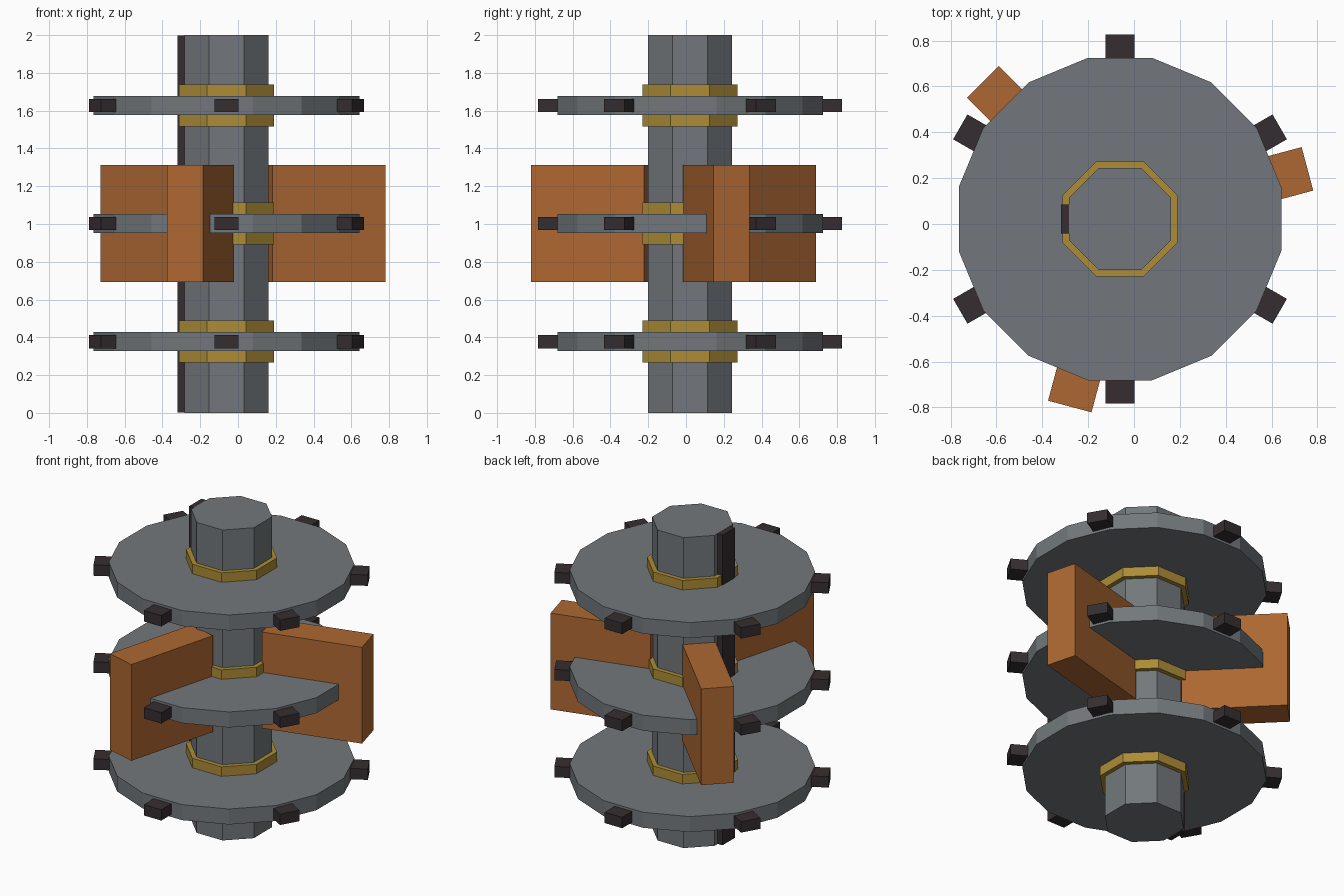
import bpy
import math
from mathutils import Matrix, Vector

default = bpy.data.objects.get("Cube")
if default:
    bpy.data.objects.remove(default, do_unlink=True)

AXIS = Vector((-0.061, 0.0215, 0))   # centre line of the shaft
LEVELS = {"lower": 0.377, "middle": 1.002, "upper": 1.627}


def material(name, rgb):
    mat = bpy.data.materials.new(name)
    mat.use_nodes = True
    mat.diffuse_color = (*rgb, 1)
    mat.node_tree.nodes["Principled BSDF"].inputs["Base Color"].default_value = (*rgb, 1)
    return mat


steel = material("steel grey", (0.17, 0.187, 0.2))
brass = material("brass", (0.42, 0.265, 0.037))
copper = material("copper brown", (0.42, 0.137, 0.032))
iron = material("dark iron", (0.036, 0.027, 0.029))


def prism(name, sides, apothem, height, z, mat):
    """Upright regular prism on the shaft axis with a flat side facing +x."""
    bpy.ops.mesh.primitive_cylinder_add(
        vertices=sides, radius=apothem / math.cos(math.pi / sides), depth=height)
    obj = bpy.context.object
    obj.data.transform(Matrix.Rotation(math.pi / sides, 4, "Z"))
    obj.name = name
    obj.location = AXIS + Vector((0, 0, z))
    obj.data.materials.append(mat)
    return obj


def radial_block(name, inner, outer, width, height, angle, z, mat):
    """Box reaching from the inner to the outer radius at an angle in degrees."""
    bpy.ops.mesh.primitive_cube_add(size=1)
    obj = bpy.context.object
    obj.name = name
    turn = math.radians(angle)
    obj.data.transform(Matrix.Diagonal((outer - inner, width, height, 1)))
    obj.data.transform(Matrix.Translation(((inner + outer) / 2, 0, 0)))
    obj.rotation_euler.z = turn
    obj.location = AXIS + Vector((0, 0, z))
    obj.data.materials.append(mat)
    return obj


# Shaft with a key running along its right side
prism("shaft", 8, 0.223, 2, 1, steel)
radial_block("shaft_key", 0.2, 0.258, 0.125, 1.998, 180, 1, iron)

# Three discs, each with a hub collar and six rim teeth
for level, z in LEVELS.items():
    prism(level + "_disc", 16, 0.703, 0.1, z, steel)
    prism(level + "_collar", 8, 0.251, 0.222, z, brass)
    for i in range(6):
        radial_block(f"{level}_tooth_{i + 1}", 0.68, 0.804, 0.125, 0.07,
                     30 + 60 * i, z, iron)

# Three paddles crossing the middle disc
for i in range(3):
    radial_block(f"paddle_{i + 1}", 0.225, 0.846, 0.196, 0.62,
                 15 + 120 * i, LEVELS["middle"], copper)
